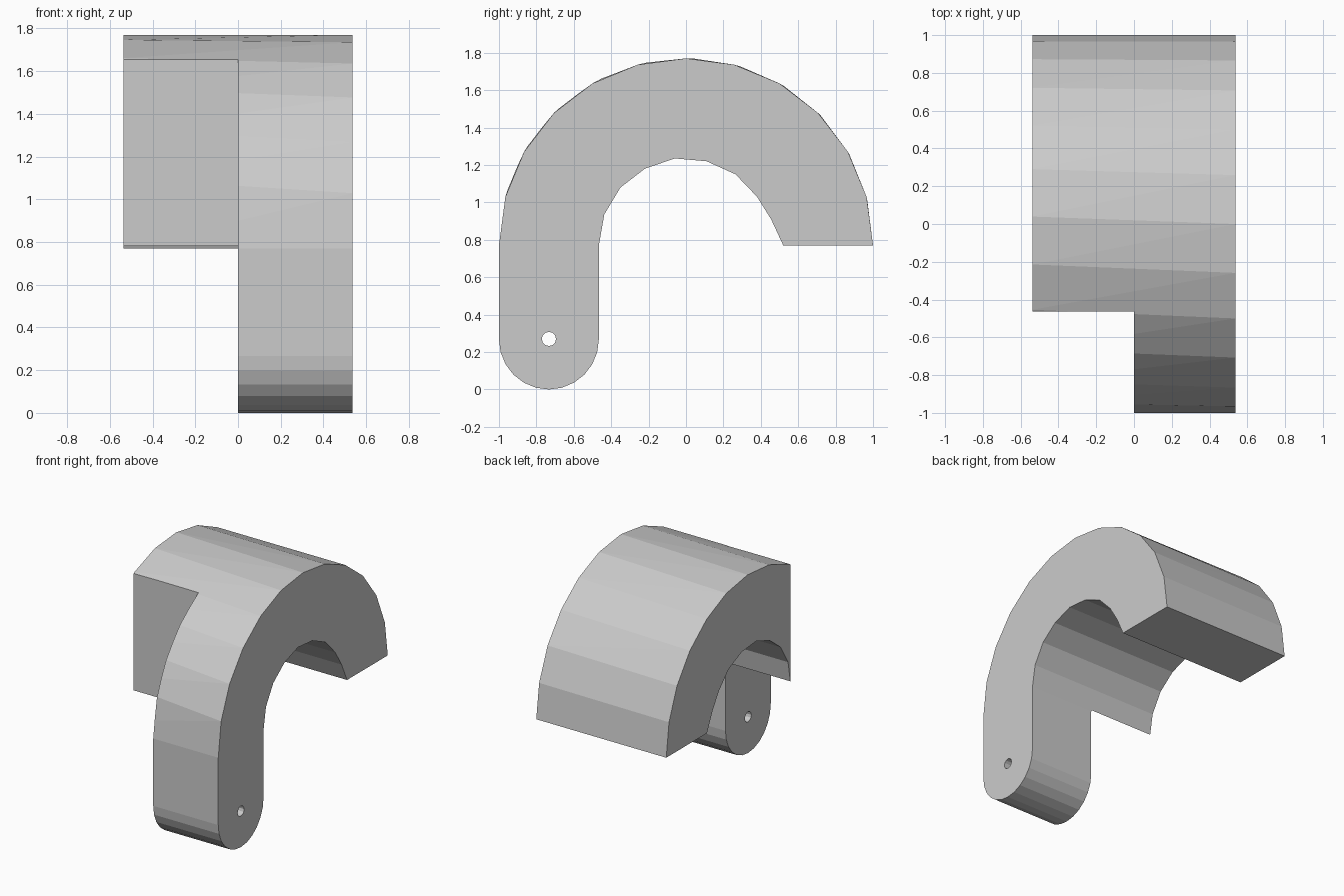
import bpy, bmesh
from math import sin, cos, radians

if "Cube" in bpy.data.objects:
    bpy.data.objects.remove(bpy.data.objects["Cube"])

HALF = 0.537       # half width along x
SPRING = 0.77      # height where the arch starts
LEG_Y, LEG_R = -0.733, 0.267


def hook_profile(step):
    """Side outline (y, z): outer arch, rounded leg end, inner arch."""
    pts = []
    for i in range(13):
        a = radians(180 if i == 12 else i * step)
        pts.append((cos(a), SPRING + sin(a)))
    for i in range(13):
        a = radians(180 + i * 15)
        pts.append((LEG_Y + LEG_R * cos(a), LEG_R + LEG_R * sin(a)))
    pts += [(-0.466, 0.77), (-0.437, 0.935), (-0.35, 1.08), (-0.22, 1.18),
            (-0.06, 1.235), (0.11, 1.22), (0.265, 1.15), (0.38, 1.03),
            (0.455, 0.91), (0.52, 0.77)]
    return pts


def apply_cut(target, cutter):
    cutter.hide_render = True
    mod = target.modifiers.new("cut", 'BOOLEAN')
    mod.operation = 'DIFFERENCE'
    mod.solver = 'EXACT'
    mod.object = cutter
    bpy.context.view_layer.objects.active = target
    bpy.ops.object.modifier_apply(modifier=mod.name)
    bpy.data.objects.remove(cutter)


# Hook body: the two end outlines differ slightly in facet spacing
bm = bmesh.new()
left = [bm.verts.new((-HALF, y, z)) for y, z in hook_profile(14.625)]
right = [bm.verts.new((HALF, y, z)) for y, z in hook_profile(15)]
bm.faces.new(left)
bm.faces.new(right[::-1])
n = len(left)
sides = [bm.faces.new((left[i], right[i], right[(i + 1) % n], left[(i + 1) % n]))
         for i in range(n)]
bmesh.ops.triangulate(bm, faces=sides)
bmesh.ops.recalc_face_normals(bm, faces=bm.faces[:])
mesh = bpy.data.meshes.new("hook_body")
bm.to_mesh(mesh)
bm.free()
hook = bpy.data.objects.new("hook_body", mesh)
bpy.context.collection.objects.link(hook)

# Notch: removes the left half of the front leg
bpy.ops.mesh.primitive_cube_add(size=2, location=(-1, -1.464, 1))
notch = bpy.context.object
notch.name = "notch_cutter"
notch.scale.z = 1.5
apply_cut(hook, notch)

# Pin hole through the leg
bpy.ops.mesh.primitive_cylinder_add(vertices=12, radius=0.038, depth=2,
                                    location=(0, LEG_Y, 0.27),
                                    rotation=(0, radians(90), 0))
pin = bpy.context.object
pin.name = "pin_hole_cutter"
apply_cut(hook, pin)
